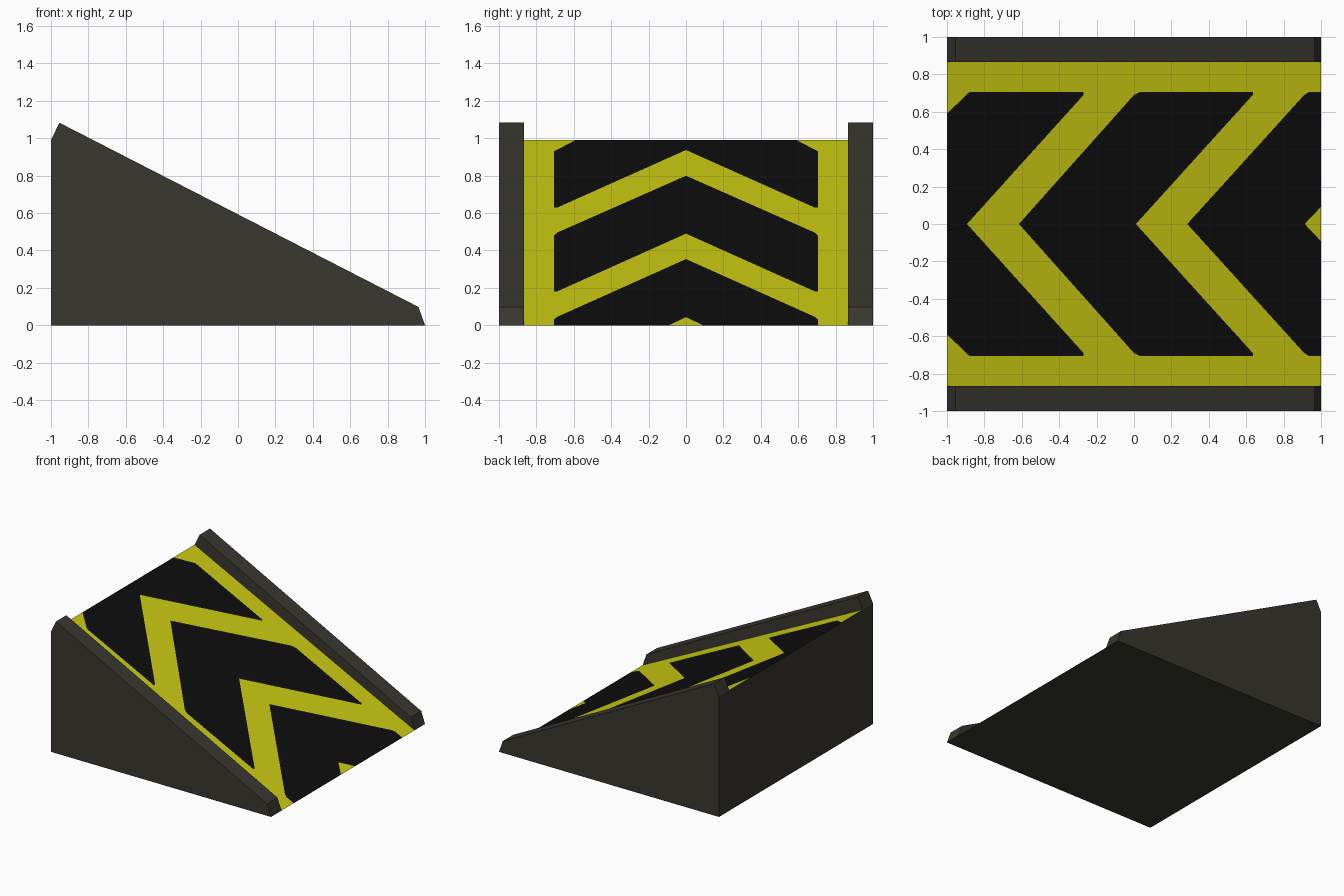
import bpy, bmesh

if "Cube" in bpy.data.objects:
    bpy.data.objects.remove(bpy.data.objects["Cube"])


def material(name, rgb):
    m = bpy.data.materials.new(name)
    m.diffuse_color = (*rgb, 1)
    m.use_nodes = True
    m.node_tree.nodes["Principled BSDF"].inputs["Base Color"].default_value = m.diffuse_color
    return m


GREY = material("dark olive grey", (0.040, 0.038, 0.028))
YELLOW = material("safety yellow", (0.60, 0.60, 0.006))
BLACK = material("black", (0.004, 0.004, 0.004))

INNER = 0.865   # half width of the deck between the rails
HIGH = 0.99     # deck height at the back edge


def finish(bm, name, mats):
    me = bpy.data.meshes.new(name)
    bm.to_mesh(me)
    bm.free()
    for m in mats:
        me.materials.append(m)
    ob = bpy.data.objects.new(name, me)
    bpy.context.collection.objects.link(ob)


def add_face(bm, pts, up=None, mat=0):
    f = bm.faces.new([bm.verts.new(p) for p in pts])
    f.normal_update()
    if up is not None and f.normal.dot(up) < 0:
        f.normal_flip()
    f.material_index = mat


# Side rails: extruded side profile with clipped ends
profile = [(-1, 0), (1, 0), (0.965, 0.098), (-0.955, 1.083), (-1, HIGH)]
for name, y0, y1 in (("front_rail", -1, -INNER), ("back_rail", INNER, 1)):
    bm = bmesh.new()
    rings = [[bm.verts.new((x, y, z)) for x, z in profile] for y in (y0, y1)]
    for r in rings:
        bm.faces.new(r)
    for i in range(len(profile)):
        j = (i + 1) % len(profile)
        bm.faces.new((rings[0][i], rings[0][j], rings[1][j], rings[1][i]))
    bmesh.ops.recalc_face_normals(bm, faces=bm.faces)
    finish(bm, name, [GREY])

# Ramp body: back wall and base (the rails close its sides, the deck its top)
bm = bmesh.new()
W = INNER
add_face(bm, [(-1, -W, 0), (-1, W, 0), (-1, W, HIGH), (-1, -W, HIGH)], (-1, 0, 0))
add_face(bm, [(-1, -W, 0), (-1, W, 0), (1, W, 0), (1, -W, 0)], (0, 0, -1))
finish(bm, "ramp_body", [GREY])

# Deck: flat painted tiles in plan (x, y), half width, mirrored across y = 0
E = 0.705       # outer edge of the black chevrons
black = [
    [(-1, 0), (-0.893, 0), (-0.27, 0.69), (-0.27, E), (-0.88, E), (-1, 0.59)],
    [(-0.615, 0), (0.01, 0), (0.635, 0.69), (0.635, E), (0.03, E), (0.0, 0.69)],
    [(0.285, 0), (0.912, 0), (1, 0.092), (1, E), (0.935, E), (0.91, 0.69)],
]
yellow = [
    [(-1, 0.59), (-0.88, E), (-1, E)],
    [(-0.893, 0), (-0.615, 0), (0.0, 0.69), (0.03, E), (-0.27, E), (-0.27, 0.69)],
    [(0.01, 0), (0.285, 0), (0.91, 0.69), (0.935, E), (0.635, E), (0.635, 0.69)],
    [(0.912, 0), (1, 0), (1, 0.092)],
    [(-1, E), (-0.88, E), (-0.27, E), (0.03, E), (0.635, E), (0.935, E), (1, E),
     (1, W), (-1, W)],
]
bm = bmesh.new()
for index, tiles in enumerate((yellow, black)):
    for tile in tiles:
        for side in (1, -1):
            pts = [(x, side * y, HIGH * (1 - x) / 2) for x, y in tile]
            add_face(bm, pts, (0, 0, 1), index)
bmesh.ops.remove_doubles(bm, verts=bm.verts, dist=0.0005)
finish(bm, "striped_deck", [YELLOW, BLACK])
